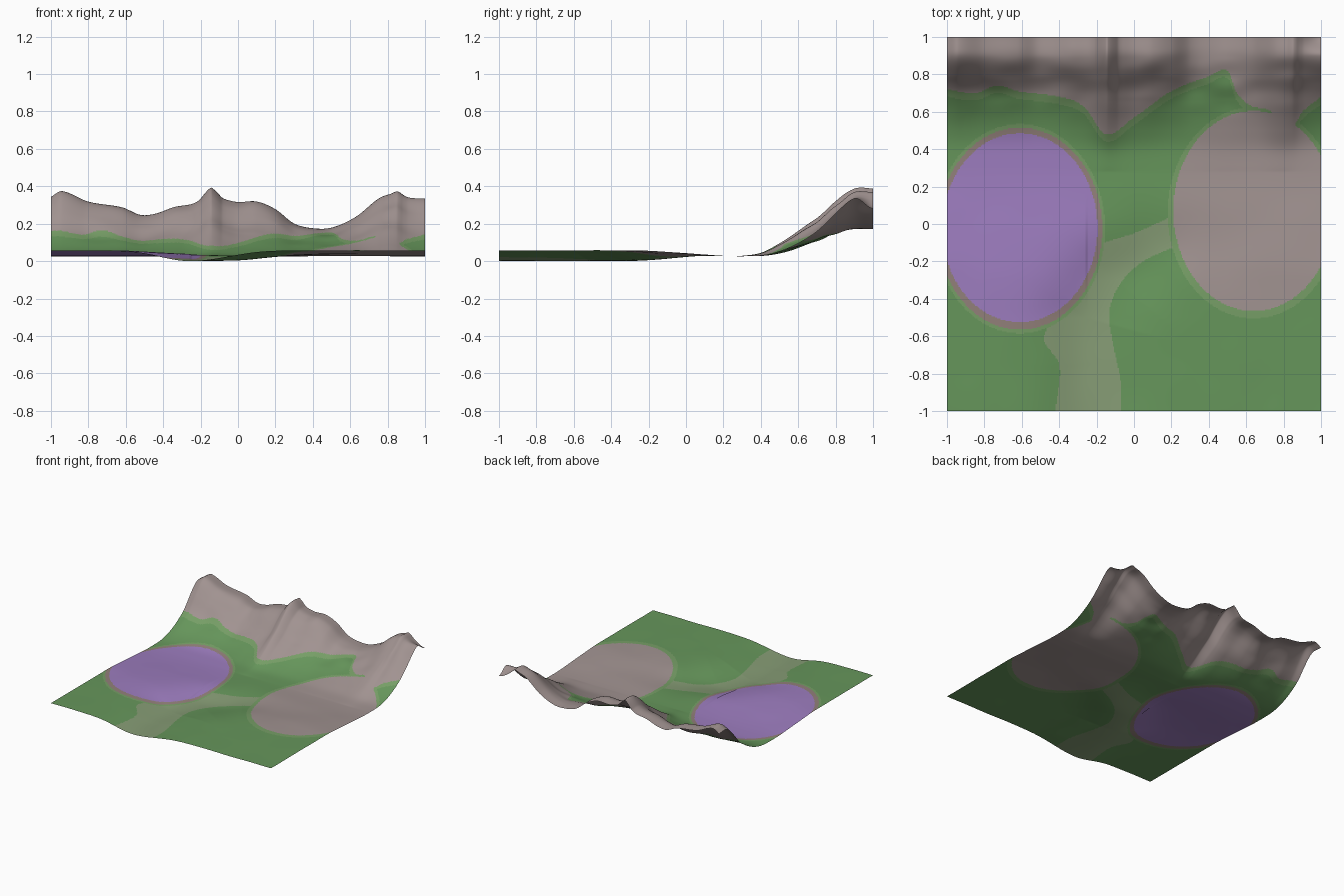
import bpy, bmesh, math
from mathutils import Vector, noise

if "Cube" in bpy.data.objects:
    bpy.data.objects.remove(bpy.data.objects["Cube"])

N = 320  # grid cells per side


def curve(points, t):
    """Smooth curve through (t, value) points."""
    if t <= points[0][0]:
        return points[0][1]
    if t >= points[-1][0]:
        return points[-1][1]
    for i in range(len(points) - 1):
        (a, va), (b, vb) = points[i], points[i + 1]
        if t <= b:
            break

    def slope(j):
        lo, hi = points[max(j - 1, 0)], points[min(j + 1, len(points) - 1)]
        return (hi[1] - lo[1]) / (hi[0] - lo[0])
    h = b - a
    u = (t - a) / h
    return (va * (1 + 2 * u) * (1 - u) ** 2 + slope(i) * h * u * (1 - u) ** 2
            + vb * u * u * (3 - 2 * u) + slope(i + 1) * h * u * u * (u - 1))


def fade(a, b, t):
    u = min(max((t - a) / (b - a), 0), 1)
    return u * u * (3 - 2 * u)


def ellipse(x, y, cx, cy, rx, ry):
    return ((x - cx) / rx) ** 2 + ((y - cy) / ry) ** 2 < 1


# Mountain crest height along x, and slope profile along y
CREST = [(-1, .345), (-.94, .375), (-.8, .32), (-.62, .29), (-.52, .25), (-.44, .257),
         (-.34, .292), (-.24, .31), (-.145, .36), (-.06, .33), (0, .318), (.1, .32),
         (.2, .28), (.3, .205), (.4, .18), (.5, .183), (.63, .24), (.75, .335),
         (.82, .362), (.86, .366), (.91, .345), (1, .34)]
SLOPE = [(.28, 0), (.4, .05), (.5, .19), (.6, .37), (.7, .57), (.8, .81), (.9, 1), (1, 1)]
# Hollowness of the slope: high between the spurs, low on them
HOLLOW = [(-1, 1.7), (-.5, 1.6), (-.3, 1.4), (-.15, 1), (0, 1.2), (.2, 1.35),
          (.45, 1), (.65, 1.1), (.8, 1), (.88, 1.2), (1, 1.5)]
# Lower limit of the bare rock
ROCK = [(-1, .72), (-.85, .7), (-.73, .74), (-.62, .71), (-.4, .68), (-.27, .63), (-.15, .48),
        (0, .57), (.2, .71), (.4, .79), (.5, .82), (.55, .7), (.63, .63),
        (.72, .61), (.8, .52), (.85, .52), (.9, .6), (1, .68)]
# Path edges (x along y) and the hollow it runs through
PATH_L = [(-1, -.42), (-.75, -.4), (-.6, -.48), (-.12, -.2), (-.05, 0), (.03, .18)]
PATH_R = [(-1, -.07), (-.85, -.07), (-.6, -.12), (-.45, -.13), (-.3, -.06),
          (-.2, .05), (-.13, .2), (-.1, .3), (.03, .3)]
VALLEY = [Vector(p) for p in ((-.25, -1.2), (-.25, -.75), (-.26, -.5), (-.12, -.28),
                              (.1, -.08), (.3, 0))]


def valley_distance(x, y):
    p = Vector((x, y))
    best = 9
    for a, b in zip(VALLEY, VALLEY[1:]):
        d = b - a
        t = min(max((p - a).dot(d) / d.length_squared, 0), 1)
        best = min(best, (p - a - d * t).length)
    return best


def height(x, y, crest, hollow, s):
    # Gentle ground with the valley cut into it
    z = .063 - .031 * fade(-.3, .3, y)
    z += .003 * noise.noise(Vector((x * 4, y * 4, 2))) * (1 - fade(0, .3, y))
    if y < .25:
        d = valley_distance(x, y)
        width = .22 if x < -.25 else .27
        z -= .056 * math.exp(-(d / width) ** 2) * (1 - fade(-.3, .22, y)) * (1 - .6 * fade(0, .4, x))
    # Mountain range along the back
    if s > 0:
        power = 1 + (hollow - 1) * (1 - fade(.75, .95, y))
        drop = 1 - .17 * fade(.9, 1, y) * fade(.86, 1, x)
        z += (crest - .032) * s ** power * drop
        rough = fade(.55, .75, y) * (1 - fade(.82, .95, y))
        z += .012 * rough * noise.noise(Vector((x * 6, y * 9, 5)))
    return max(z, 0)


GRASS, PALE_GRASS, ROCKY, LAKE, SHORE, PATH = range(6)


def ground_type(x, y, rock_y):
    if ellipse(x, y, -.61, -.02, .415, .505):
        return LAKE
    if ellipse(x, y, -.61, -.025, .44, .54):
        return SHORE
    if ellipse(x, y, -.61, -.025, .455, .56):
        return PALE_GRASS
    if y > rock_y or ellipse(x, y, .64, .07, .43, .535):
        return ROCKY
    if y > rock_y - .04 or ellipse(x, y, .64, .06, .46, .565):
        return PALE_GRASS
    if y < .03 and curve(PATH_L, y) < x < curve(PATH_R, y):
        return PATH
    return GRASS


def material(name, r, g, b):
    m = bpy.data.materials.new(name)
    lin = [((c / 255 + .055) / 1.055) ** 2.4 for c in (r, g, b)]
    m.diffuse_color = (*lin, 1)
    m.use_nodes = True
    m.node_tree.nodes["Principled BSDF"].inputs["Base Color"].default_value = m.diffuse_color
    return m


mats = [material("grass green", 102, 150, 91), material("pale grass", 118, 158, 102),
        material("rock grey brown", 161, 147, 145), material("lake purple", 157, 125, 191),
        material("shore mauve", 146, 128, 122), material("path olive", 134, 156, 117)]

# Terrain sheet
mesh = bpy.data.meshes.new("terrain")
terrain = bpy.data.objects.new("terrain", mesh)
bpy.context.collection.objects.link(terrain)
for m in mats:
    mesh.materials.append(m)

coords = [-1 + 2 * i / N for i in range(N + 1)]
slopes = [max(curve(SLOPE, y), 0) for y in coords]
bm = bmesh.new()
columns = []
for x in coords:
    # sharp ridges on the two main spurs
    crest = curve(CREST, x) + .035 * max(0, 1 - abs(x + .145) / .06)
    crest += .008 * max(0, 1 - abs(x - .85) / .03)
    hollow = curve(HOLLOW, x)
    columns.append([bm.verts.new((x, y, height(x, y, crest, hollow, s)))
                    for y, s in zip(coords, slopes)])
for i in range(N):
    rock_y = curve(ROCK, coords[i] + 1 / N)
    for j in range(N):
        f = bm.faces.new((columns[i][j], columns[i + 1][j],
                          columns[i + 1][j + 1], columns[i][j + 1]))
        f.material_index = ground_type(coords[i] + 1 / N, coords[j] + 1 / N, rock_y)
        f.smooth = True

# Rest the lowest point on the ground plane
low = min(v.co.z for v in bm.verts)
bmesh.ops.translate(bm, verts=bm.verts, vec=(0, 0, -low))
bm.to_mesh(mesh)
bm.free()
